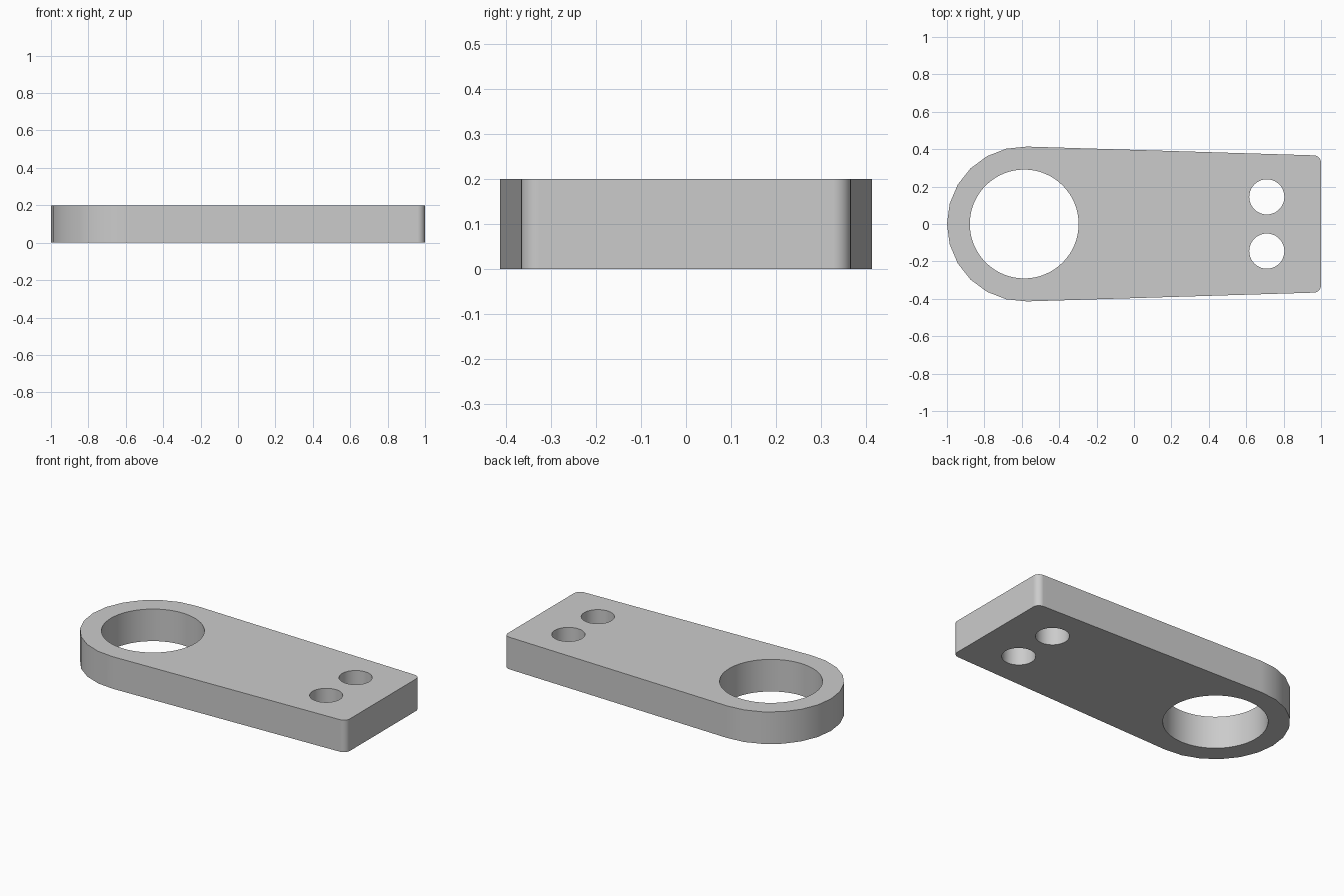
import bpy
import bmesh
from math import cos, sin, pi, radians, atan2

cube = bpy.data.objects.get("Cube")
if cube:
    bpy.data.objects.remove(cube, do_unlink=True)

THICKNESS = 0.2
EYE_X, EYE_R = -0.586, 0.414      # rounded end
CORNER_X, CORNER_R = 0.96, 0.04   # small corners of the square end
CORNER_Y = 0.327


def arc(cx, cy, r, start, end, steps):
    """Points along an arc, both ends included."""
    angles = [start + (end - start) * i / steps for i in range(steps + 1)]
    return [(cx + r * cos(a), cy + r * sin(a)) for a in angles]


def circle(cx, cy, r, steps):
    return arc(cx, cy, r, 0, 2 * pi, steps)[:-1]


def add_loop(bm, points):
    verts = [bm.verts.new((x, y, 0)) for x, y in points]
    return [bm.edges.new((v, verts[i - 1])) for i, v in enumerate(verts)]


# Tapered outline: rounded end, straight flanks, two small corners
tangent = pi / 2 - atan2(EYE_R - CORNER_R - CORNER_Y, CORNER_X - EYE_X)
outline = (arc(EYE_X, 0, EYE_R, tangent, 2 * pi - tangent, 12)
           + arc(CORNER_X, -CORNER_Y, CORNER_R, -tangent, 0, 6)
           + arc(CORNER_X, CORNER_Y, CORNER_R, 0, tangent, 6))

# Large bore and two bolt holes
loops = [outline, circle(-0.587, 0, 0.291, 64)]
loops += [circle(0.71, side * 0.145, 0.094, 40) for side in (-1, 1)]

# Fill the flat profile and extrude it to a solid plate
bm = bmesh.new()
edges = [e for points in loops for e in add_loop(bm, points)]
bmesh.ops.triangle_fill(bm, edges=edges, use_beauty=True, normal=(0, 0, 1))
result = bmesh.ops.extrude_face_region(bm, geom=bm.faces[:], use_keep_orig=True)
top = [g for g in result["geom"] if isinstance(g, bmesh.types.BMVert)]
bmesh.ops.translate(bm, verts=top, vec=(0, 0, THICKNESS))
bmesh.ops.recalc_face_normals(bm, faces=bm.faces[:])
mesh = bpy.data.meshes.new("link_plate")
bm.to_mesh(mesh)
bm.free()

plate = bpy.data.objects.new("link_plate", mesh)
bpy.context.collection.objects.link(plate)

# Plain grey
grey = bpy.data.materials.new("light_grey")
grey.use_nodes = True
color = (0.6, 0.6, 0.6, 1)
grey.diffuse_color = color
grey.node_tree.nodes["Principled BSDF"].inputs["Base Color"].default_value = color
mesh.materials.append(grey)

# Smooth curved walls, crisp rims, flat flanks
bpy.ops.object.select_all(action="DESELECT")
plate.select_set(True)
bpy.context.view_layer.objects.active = plate
bpy.ops.object.shade_smooth_by_angle(angle=radians(30))
weighted = plate.modifiers.new("flat_flanks", "WEIGHTED_NORMAL")
weighted.keep_sharp = True
